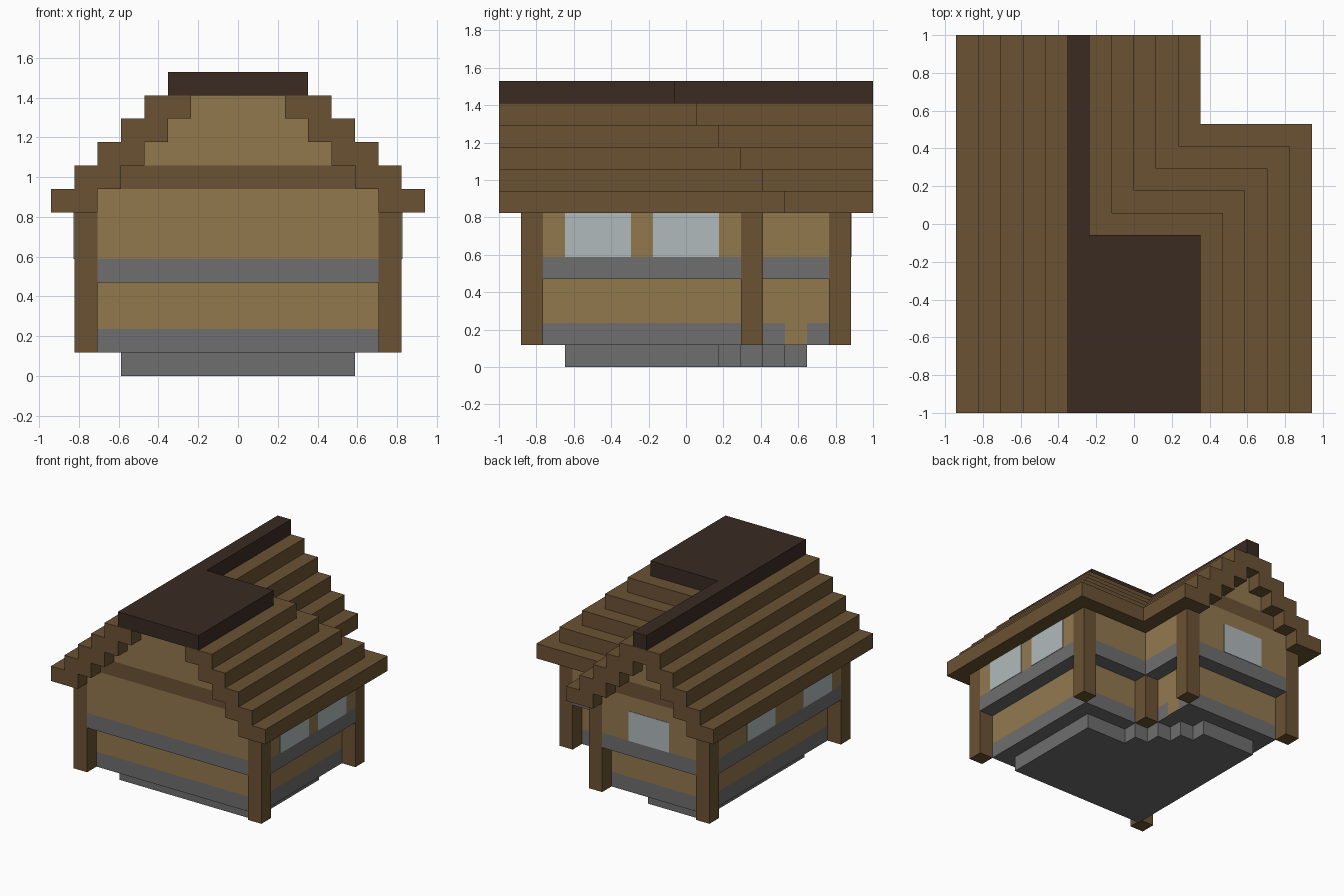
import bpy
import bmesh

cube = bpy.data.objects.get("Cube")
if cube:
    bpy.data.objects.remove(cube, do_unlink=True)

U = 2 / 17            # one building block
CX, CY = 8, 8.5       # plan centre, in blocks


def material(name, rgb):
    m = bpy.data.materials.new(name)
    m.use_nodes = True
    m.diffuse_color = (*rgb, 1)
    m.node_tree.nodes["Principled BSDF"].inputs["Base Color"].default_value = (*rgb, 1)
    return m


TAN = material("tan planks", (0.288, 0.188, 0.078))
BROWN = material("brown timber", (0.147, 0.084, 0.033))
DARK = material("dark ridge wood", (0.042, 0.024, 0.016))
GREY = material("grey stone", (0.156, 0.156, 0.156))
GLASS = material("pale glass", (0.434, 0.491, 0.503))


def prism(name, outline, z0, z1, mat):
    """Extrude a plan outline, given in blocks, from z0 to z1."""
    bm = bmesh.new()
    verts = [bm.verts.new(((x - CX) * U, (y - CY) * U, z0 * U)) for x, y in outline]
    face = bm.faces.new(verts)
    ext = bmesh.ops.extrude_face_region(bm, geom=[face])
    top = [v for v in ext["geom"] if isinstance(v, bmesh.types.BMVert)]
    bmesh.ops.translate(bm, verts=top, vec=(0, 0, (z1 - z0) * U))
    bmesh.ops.recalc_face_normals(bm, faces=bm.faces)
    mesh = bpy.data.meshes.new(name)
    bm.to_mesh(mesh)
    bm.free()
    mesh.materials.append(mat)
    obj = bpy.data.objects.new(name, mesh)
    bpy.context.collection.objects.link(obj)
    return obj


def rect(x0, y0, x1, y1):
    return [(x0, y0), (x1, y0), (x1, y1), (x0, y1)]


def ell(x0, y0, x1, y1, wing_x, wing_y):
    """L-shaped plan: main body plus a wing towards the back."""
    return [(x0, y0), (x1, y0), (x1, y1), (wing_x, y1), (wing_x, wing_y), (x0, wing_y)]


# Stone foundation, stepped at the inner corner
prism("foundation", [(3, 3), (13, 3), (13, 10), (10, 10), (10, 11), (9, 11), (9, 12),
                     (8, 12), (8, 13), (7, 13), (7, 14), (3, 14)], 0, 1, GREY)

# Recessed lower walls
lower = ell(2, 2, 14, 11, 9, 15)
prism("lower_stone_band", lower, 1, 2, GREY)
prism("lower_wall", lower, 2, 4, TAN)

# Overhanging upper walls, notched at the corners for the posts
upper = [(2, 1), (14, 1), (14, 2), (15, 2), (15, 11), (14, 11), (14, 12), (10, 12),
         (10, 15), (9, 15), (9, 16), (2, 16), (2, 15), (1, 15), (1, 2), (2, 2)]
prism("upper_stone_band", upper, 4, 5, GREY)
prism("upper_wall", upper, 5, 7, TAN)

# Timber posts
for i, (x, y) in enumerate([(1, 1), (14, 1), (14, 11), (9, 15), (1, 15)]):
    prism(f"corner_post_{i + 1}", rect(x, y, x + 1, y + 1), 1, 7, BROWN)
prism("inner_corner_post", rect(9, 11, 10, 12), 1, 4, BROWN)

# Gable walls with one timber beam course, and the stepped roof shell
for k in range(5):
    z = 7 + k
    name, mat = ("gable_beam", BROWN) if k == 1 else (f"gable_wall_{k}", TAN)
    prism(name, ell(k + 1, 1, 15 - k, 12 - k, 10 - k, 16), z, z + 1, mat)
    prism(f"roof_step_right_{k}", rect(k, 0, k + 2, 17), z, z + 1, BROWN)
    prism(f"roof_step_left_{k}",
          [(14 - k, 0), (16 - k, 0), (16 - k, 13 - k), (11 - k, 13 - k),
           (11 - k, 17), (9 - k, 17), (9 - k, 11 - k), (14 - k, 11 - k)],
          z, z + 1, BROWN)
prism("roof_cap", ell(5, 0, 11, 8, 6, 17), 12, 13, DARK)

# Window panes as thin plates on the upper walls
T = 0.03
for i, y in enumerate((3, 7)):
    prism(f"left_window_{i + 1}", rect(15 - T, y, 15 + T, y + 3), 5, 7, GLASS)
for i, y in enumerate((3, 9)):
    prism(f"right_window_{i + 1}", rect(1 - T, y, 1 + T, y + 3), 5, 7, GLASS)
prism("back_window", rect(4, 16 - T, 7, 16 + T), 5, 7, GLASS)

# Door sill set in the lower stone band of the wing
prism("door_sill", rect(9 - T, 13, 9 + T, 14), 1, 2, TAN)
